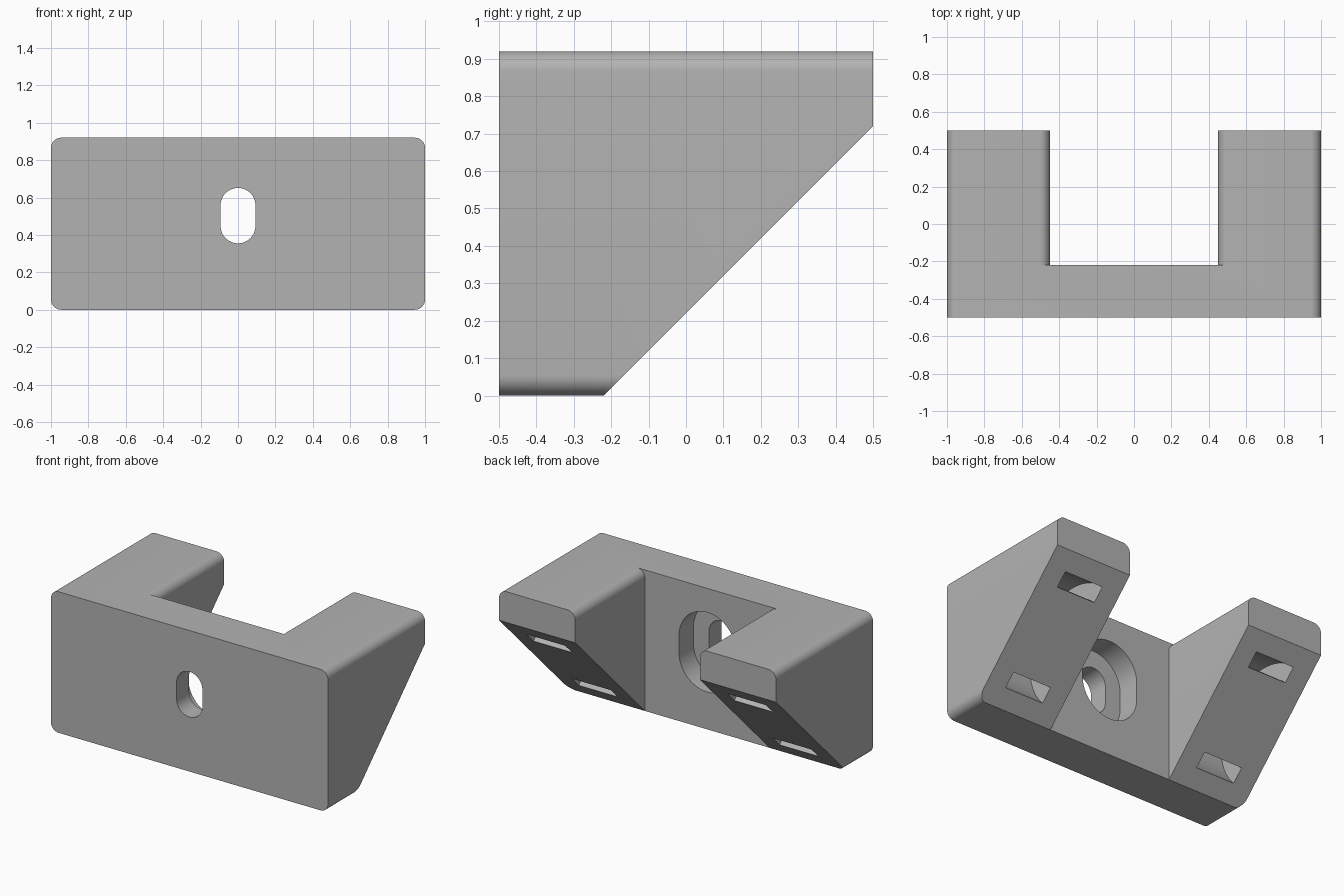
import bpy
import math

cube = bpy.data.objects.get("Cube")
if cube:
    bpy.data.objects.remove(cube, do_unlink=True)

HEIGHT, ROUND = 0.92, 0.055
PLATE_BACK = -0.22      # rear face of the mounting plate
ARM_INNER = 0.45        # inner side of each arm
SLOT_Z = 0.503

grey = bpy.data.materials.new("plain grey")
grey.use_nodes = True
colour = (0.45, 0.45, 0.45, 1)
grey.diffuse_color = colour
grey.node_tree.nodes["Principled BSDF"].inputs["Base Color"].default_value = colour


def arc(cx, cy, r, start, end, steps):
    """Points on an arc, angles in degrees."""
    angles = [math.radians(start + (end - start) * i / steps) for i in range(steps + 1)]
    return [(cx + r * math.cos(a), cy + r * math.sin(a)) for a in angles]


def prism(name, profile, place, low, high):
    """Extrude a 2D profile from low to high; place maps (u, v, depth) to a point."""
    n = len(profile)
    verts = [place(u, v, d) for d in (low, high) for u, v in profile]
    faces = [tuple(range(n)), tuple(range(2 * n - 1, n - 1, -1))]
    faces += [(i, i + n, (i + 1) % n + n, (i + 1) % n) for i in range(n)]
    mesh = bpy.data.meshes.new(name)
    mesh.from_pydata(verts, [], faces)
    mesh.materials.append(grey)
    obj = bpy.data.objects.new(name, mesh)
    bpy.context.collection.objects.link(obj)
    bpy.context.view_layer.objects.active = obj
    bpy.ops.object.select_all(action="DESELECT")
    obj.select_set(True)
    bpy.ops.object.mode_set(mode="EDIT")
    bpy.ops.mesh.select_all(action="SELECT")
    bpy.ops.mesh.normals_make_consistent(inside=False)
    bpy.ops.object.mode_set(mode="OBJECT")
    return obj


def along_y(u, v, d):
    return (u, d, v)


def along_x(u, v, d):
    return (d, u, v)


def cut(target, cutter):
    """Subtract the cutter and discard it."""
    cutter.hide_render = True
    mod = target.modifiers.new("cut", "BOOLEAN")
    mod.operation, mod.solver, mod.object = "DIFFERENCE", "EXACT", cutter
    bpy.ops.object.select_all(action="DESELECT")
    target.select_set(True)
    bpy.context.view_layer.objects.active = target
    bpy.ops.object.modifier_apply(modifier=mod.name)
    bpy.data.objects.remove(cutter, do_unlink=True)


def stadium(radius, half_straight):
    return (arc(0, SLOT_Z + half_straight, radius, 0, 180, 24)
            + arc(0, SLOT_Z - half_straight, radius, 180, 360, 24))


# Rounded block running front to back
block = []
for cx, cz, start in ((1, HEIGHT, 0), (-1, HEIGHT, 90), (-1, 0, 180), (1, 0, 270)):
    sx, sz = (1 if cx > 0 else -1), (1 if cz > 0 else -1)
    block += arc(cx - sx * ROUND, cz - sz * ROUND, ROUND, start, start + 90, 10)
bracket = prism("bracket_body", block, along_y, -0.5, 0.5)

# Open gap between the arms, flaring at the top to round their inner edges
flare = arc(ARM_INNER + ROUND, HEIGHT - ROUND, ROUND, 180, 90, 10)
side = [(ARM_INNER, -0.2)] + flare + [(ARM_INNER + ROUND, 1.2)]
gap = side + [(-x, z) for x, z in reversed(side)]
cut(bracket, prism("gap_cutter", gap, along_y, PLATE_BACK, 0.8))

# Sloping underside of the arms
wedge = [(PLATE_BACK - 0.2, -0.2), (1.0, -0.2), (1.0, 1.0 - PLATE_BACK)]
cut(bracket, prism("slope_cutter", wedge, along_x, -1.5, 1.5))

# Screw slot with a wider recess behind
cut(bracket, prism("slot_cutter", stadium(0.093, 0.055), along_y, -0.7, 0))
cut(bracket, prism("recess_cutter", stadium(0.205, 0.055), along_y, -0.37, 0))

# Curved strap channel through each arm, opening twice on the slope
ring = arc(0.14, 0.36, 0.382, 15, 255, 56) + arc(0.14, 0.36, 0.28, 255, 15, 56)
for centre in (-0.725, 0.725):
    cut(bracket, prism("strap_cutter", ring, along_x, centre - 0.14, centre + 0.14))

bpy.ops.object.shade_smooth_by_angle(angle=math.radians(30))
